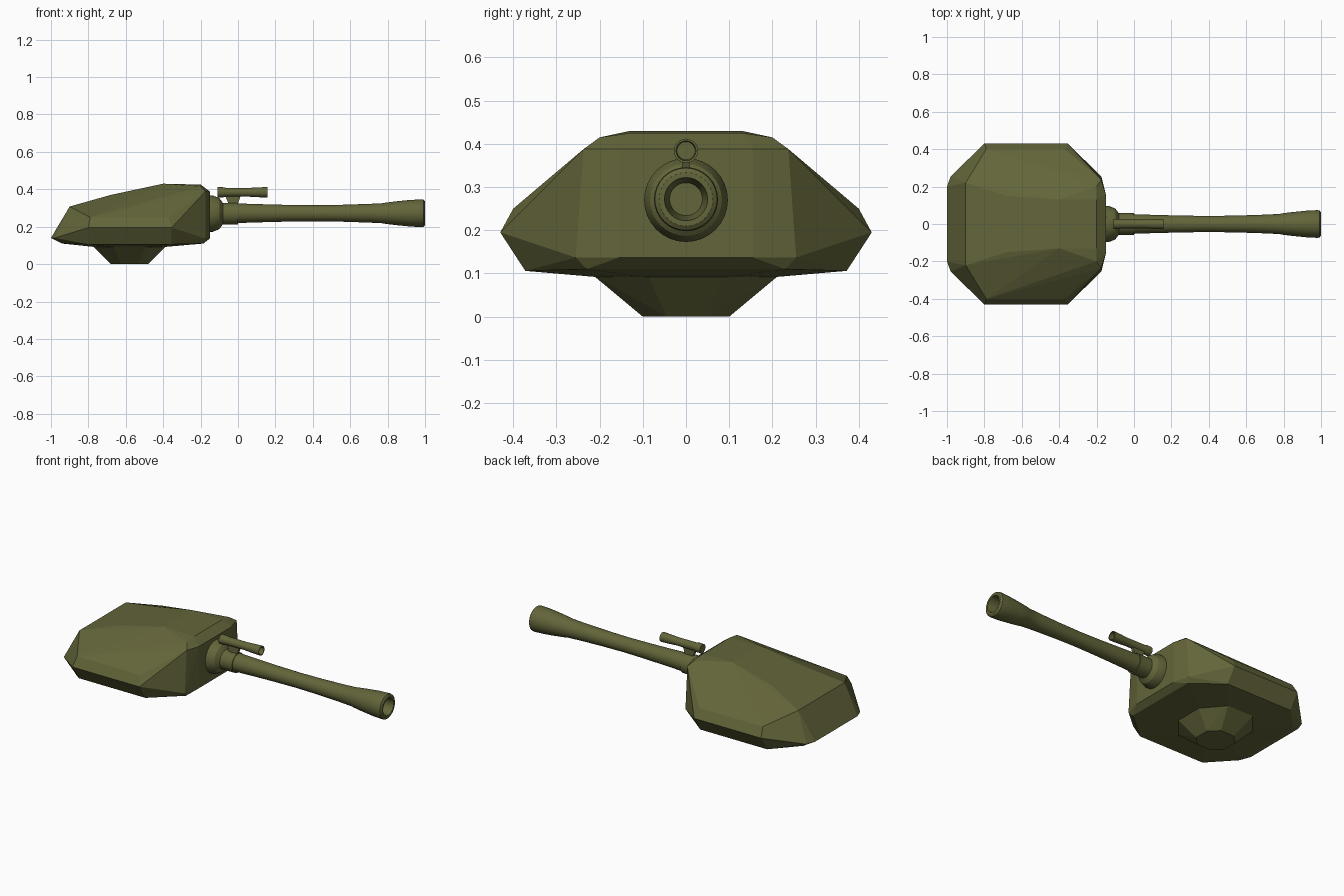
import bpy, bmesh, math
from mathutils import Vector

if "Cube" in bpy.data.objects:
    bpy.data.objects.remove(bpy.data.objects["Cube"])

olive = bpy.data.materials.new("olive_green")
olive.diffuse_color = (0.125, 0.13, 0.042, 1)
olive.use_nodes = True
olive.node_tree.nodes["Principled BSDF"].inputs["Base Color"].default_value = olive.diffuse_color


def finish(name, bm, smooth=False):
    bmesh.ops.recalc_face_normals(bm, faces=bm.faces)
    mesh = bpy.data.meshes.new(name)
    bm.to_mesh(mesh)
    bm.free()
    mesh.materials.append(olive)
    ob = bpy.data.objects.new(name, mesh)
    bpy.context.collection.objects.link(ob)
    if smooth:
        bpy.ops.object.select_all(action='DESELECT')
        ob.select_set(True)
        bpy.context.view_layer.objects.active = ob
        bpy.ops.object.shade_smooth_by_angle(angle=math.radians(28))
    return ob


def hull(name, half_points):
    """Faceted solid: points on one side, mirrored in y, wrapped by a hull."""
    bm = bmesh.new()
    for x, y, z in half_points:
        for s in (1, -1):
            bm.verts.new((x, s * y, z))
    res = bmesh.ops.convex_hull(bm, input=bm.verts)
    loose = [v for v in bm.verts if not v.link_faces]
    bmesh.ops.delete(bm, geom=loose, context='VERTS')
    bmesh.ops.dissolve_limit(bm, angle_limit=0.02, verts=bm.verts, edges=bm.edges)
    return finish(name, bm)


def lathe(name, profile, z, sides):
    """Turned part along x; profile is (x, radius), zero radius closes it."""
    bm = bmesh.new()
    rings = []
    for x, r in profile:
        if r == 0:
            rings.append([bm.verts.new((x, 0, z))] * sides)
        else:
            rings.append([bm.verts.new((x, r * math.cos(a), z + r * math.sin(a)))
                          for a in (2 * math.pi * i / sides for i in range(sides))])
    for a, b in zip(rings, rings[1:]):
        for i in range(sides):
            j = (i + 1) % sides
            bm.faces.new(list(dict.fromkeys((a[i], a[j], b[j], b[i]))))
    return finish(name, bm, True)


# Faceted armoured shell
hull("turret_shell", [
    # roof
    (-0.40, 0.13, 0.43), (-0.20, 0.13, 0.425), (-0.20, 0.20, 0.415),
    (-0.68, 0.15, 0.37), (-0.90, 0.22, 0.308),
    # shoulders and widest line
    (-0.79, 0.40, 0.25), (-0.37, 0.40, 0.25),
    (-0.80, 0.43, 0.195), (-0.355, 0.43, 0.195),
    # rear edge
    (-1.00, 0.20, 0.14), (-0.98, 0.255, 0.14),
    # front plate
    (-0.15, 0.155, 0.388), (-0.175, 0.237, 0.388),
    (-0.15, 0.155, 0.137), (-0.175, 0.255, 0.137),
    # underside
    (-0.94, 0.23, 0.11), (-0.80, 0.372, 0.106),
    (-0.355, 0.372, 0.106), (-0.185, 0.23, 0.11),
    (-0.77, 0.10, 0.092), (-0.67, 0.21, 0.092),
    (-0.49, 0.21, 0.092), (-0.39, 0.10, 0.092),
])

# Tapered eight-sided turret ring below the shell
hull("turret_ring", [
    (-0.58 + sx * x, y, z)
    for x, y, z in ((0.10, 0.045, 0), (0.045, 0.10, 0),
                    (0.20, 0.09, 0.10), (0.09, 0.22, 0.10))
    for sx in (1, -1)
])

# Collar where the gun leaves the shell
lathe("gun_mantlet", [(-0.17, 0), (-0.17, 0.097), (-0.135, 0.097), (-0.10, 0.083),
                      (-0.08, 0.056), (-0.08, 0)], 0.27, 32)
lathe("barrel_sleeve", [(-0.10, 0), (-0.10, 0.058), (0.0, 0.058), (0.0, 0)], 0.27, 32)

# Waisted barrel with flared hollow muzzle
lathe("main_barrel", [(-0.02, 0), (-0.02, 0.053), (0.1, 0.049), (0.25, 0.045),
                      (0.4, 0.043), (0.55, 0.045), (0.7, 0.050), (0.78, 0.054),
                      (0.785, 0.056), (0.85, 0.064), (0.92, 0.071), (0.98, 0.074),
                      (0.993, 0.072), (1.0, 0.062), (1.0, 0.050), (0.975, 0.046),
                      (0.90, 0.038), (0.90, 0)], 0.272, 32)

# Small gun tube above the sleeve
lathe("upper_gun_tube", [(-0.11, 0), (-0.11, 0.027), (-0.08, 0.027), (-0.065, 0.024),
                         (0.05, 0.023), (0.10, 0.026), (0.157, 0.028), (0.157, 0.023),
                         (0.11, 0.021), (0.11, 0)], 0.384, 20)

# Thin bracket holding the small gun
hull("gun_bracket", [(-0.07, 0.009, 0.368), (0.015, 0.009, 0.368),
                     (-0.045, 0.009, 0.31), (-0.005, 0.009, 0.31)])
